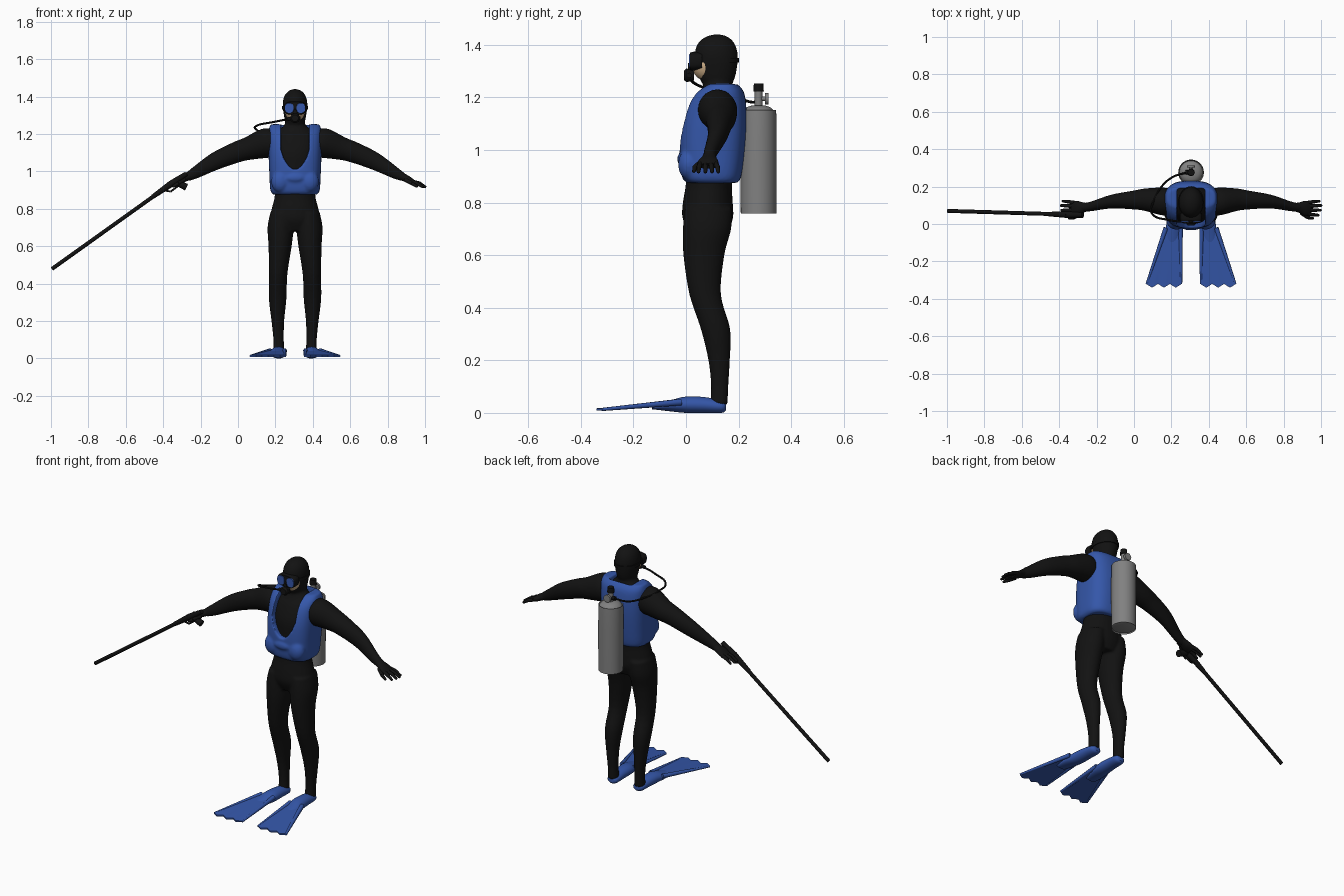
import bpy, bmesh, math
from mathutils import Vector, Matrix

if "Cube" in bpy.data.objects:
    bpy.data.objects.remove(bpy.data.objects["Cube"])

CX = 0.305  # the diver stands off centre because of the long gun
X, Y, Z = Vector((1, 0, 0)), Vector((0, 1, 0)), Vector((0, 0, 1))


def material(name, rgb):
    m = bpy.data.materials.new(name)
    m.diffuse_color = (*rgb, 1)
    m.use_nodes = True
    m.node_tree.nodes["Principled BSDF"].inputs["Base Color"].default_value = m.diffuse_color
    return m


BLACK = material("neoprene black", (0.006, 0.006, 0.006))
BLUE = material("dive blue", (0.035, 0.095, 0.40))
GREY = material("tank grey", (0.22, 0.22, 0.22))
SKIN = material("skin", (0.62, 0.43, 0.25))


def loft(bm, rings, u=X, v=Y, n=28, p=2.0, steps=4):
    """Smooth skin through rings (x, y, z, radius along u, radius along v)."""
    r = [Vector(k) for k in rings]
    path = []
    for i in range(len(r) - 1):
        a, b, c, d = r[max(i - 1, 0)], r[i], r[i + 1], r[min(i + 2, len(r) - 1)]
        for k in range(steps):
            t = k / steps
            path.append(0.5 * (2 * b + (c - a) * t + (2 * a - 5 * b + 4 * c - d) * t * t
                               + (3 * b - a - 3 * c + d) * t ** 3))
    path.append(r[-1])
    loops = []
    for q in path:
        row = []
        for j in range(n):
            t = 2 * math.pi * j / n
            c, s = math.cos(t), math.sin(t)
            c = math.copysign(abs(c) ** (2 / p), c)
            s = math.copysign(abs(s) ** (2 / p), s)
            row.append(bm.verts.new(Vector(q[:3]) + u * (q[3] * c) + v * (q[4] * s)))
        loops.append(row)
    for a, b in zip(loops, loops[1:]):
        for j in range(n):
            bm.faces.new((a[j], a[(j + 1) % n], b[(j + 1) % n], b[j]))
    bm.faces.new(loops[0])
    bm.faces.new(loops[-1])


def rod(bm, p, q, r1, r2=None, n=16):
    p, q = Vector(p), Vector(q)
    m = Matrix.Translation((p + q) / 2) @ Z.rotation_difference(q - p).to_matrix().to_4x4()
    bmesh.ops.create_cone(bm, cap_ends=True, segments=n, radius1=r1,
                          radius2=r1 if r2 is None else r2, depth=(q - p).length, matrix=m)


def ball(bm, c, r):
    bmesh.ops.create_uvsphere(bm, u_segments=24, v_segments=14, radius=1,
                              matrix=Matrix.Translation(c) @ Matrix.Diagonal((*r, 1)))


def bake(ob):
    dg = bpy.context.evaluated_depsgraph_get()
    me = bpy.data.meshes.new_from_object(ob.evaluated_get(dg))
    ob.modifiers.clear()
    ob.data = me


def finish(name, bm, mat, voxel=0, cutter=None, smooth=4, thick=0):
    bmesh.ops.recalc_face_normals(bm, faces=bm.faces[:])
    me = bpy.data.meshes.new(name)
    bm.to_mesh(me)
    bm.free()
    ob = bpy.data.objects.new(name, me)
    bpy.context.collection.objects.link(ob)
    ob.location.x = CX
    if thick:
        m = ob.modifiers.new("thick", 'SOLIDIFY')
        m.thickness, m.offset = thick, 0
    for cut in ([None, cutter] if cutter else [None]) if voxel else []:
        if cut:
            m = ob.modifiers.new("cut", 'BOOLEAN')
            m.operation, m.object, m.solver = 'DIFFERENCE', cut, 'EXACT'
        m = ob.modifiers.new("blend", 'REMESH')
        m.mode, m.voxel_size = 'VOXEL', voxel
    if voxel:
        m = ob.modifiers.new("soften", 'SMOOTH')
        m.factor, m.iterations = 0.5, smooth
    if ob.modifiers:
        bake(ob)
    ob.data.materials.clear()
    if mat:
        ob.data.materials.append(mat)
    bpy.ops.object.select_all(action='DESELECT')
    bpy.context.view_layer.objects.active = ob
    ob.select_set(True)
    bpy.ops.object.shade_smooth_by_angle(angle=math.radians(40))
    return ob


# wetsuit: torso, legs, arms and hood blended into one skin
bm = bmesh.new()
loft(bm, [(0, .085, .68, .10, .07), (0, .083, .74, .135, .096), (0, .083, .80, .125, .095),
          (0, .088, .88, .108, .088), (0, .1, 1.0, .12, .10), (0, .107, 1.1, .125, .106),
          (0, .115, 1.18, .12, .085), (0, .122, 1.22, .088, .066), (0, .122, 1.25, .056, .055),
          (0, .12, 1.3, .05, .055)])
loft(bm, [(0, .12, 1.24, .045, .05), (0, .118, 1.275, .055, .068), (0, .117, 1.32, .063, .078),
          (0, .115, 1.365, .066, .082), (0, .115, 1.405, .056, .07), (0, .117, 1.43, .034, .043),
          (0, .118, 1.44, .008, .01)])
for s in (-1, 1):
    loft(bm, [(s * .07, .085, .78, .062, .09), (s * .077, .08, .70, .070, .092),
              (s * .08, .068, .6, .062, .078), (s * .09, .073, .45, .049, .06),
              (s * .093, .112, .32, .047, .056), (s * .092, .126, .2, .034, .041),
              (s * .088, .128, .1, .028, .033), (s * .087, .125, .03, .03, .034)])
    loft(bm, [(s * .09, .12, 1.165, .06, .07), (s * .145, .12, 1.152, .075, .083),
              (s * .245, .13, 1.122, .06, .064), (s * .31, .128, 1.103, .05, .057),
              (s * .425, .12, 1.055, .037, .048), (s * .535, .094, .992, .026, .032),
              (s * .58, .088, .968, .024, .022)], u=Y, v=Vector((s * .42, 0, .9)))
finish("wetsuit", bm, BLACK, voxel=.007)

# gloves with four fingers and a thumb
for s, side in ((-1, "right"), (1, "left")):
    bm = bmesh.new()
    loft(bm, [(s * .555, .09, .981, .022, .024), (s * .585, .087, .966, .03, .02),
              (s * .61, .084, .953, .04, .018), (s * .637, .084, .939, .036, .012)],
         u=Y, v=Vector((s * .5, 0, .86)), n=20)
    for y, tip in ((.114, .685), (.095, .695), (.075, .692), (.054, .68)):
        a = Vector((s * .625, y, .946))
        b = Vector((s * (tip - .03), y + (y - .08) * .15, .937))
        c = Vector((s * tip, y + (y - .08) * .25, .918))
        rod(bm, a, b, .0105, .0095, 10)
        rod(bm, b, c, .0095, .007, 10)
        ball(bm, b, (.0095,) * 3)
        ball(bm, c, (.007,) * 3)
    rod(bm, (s * .59, .06, .955), (s * .625, .035, .935), .012, .010, 10)
    rod(bm, (s * .625, .035, .935), (s * .65, .03, .92), .010, .007, 10)
    ball(bm, (s * .65, .03, .92), (.007,) * 3)
    finish(side + "_glove", bm, BLACK)

# buoyancy vest with a scooped neck opening
bm = bmesh.new()
outline = [(.074, 1.32), (.074, 1.2), (.076, 1.12), (.06, 1.07), (.035, 1.03), (.012, 1.012)]
outline += [(-x, z) for x, z in reversed(outline)]
front = [bm.verts.new((x, -.2, z)) for x, z in outline]
back = [bm.verts.new((x, .19, z)) for x, z in outline]
bm.faces.new(front)
bm.faces.new(back)
for i in range(len(outline)):
    j = (i + 1) % len(outline)
    bm.faces.new((front[i], front[j], back[j], back[i]))
cutter = finish("neck_cutter", bm, None)
cutter.hide_render = True
bm = bmesh.new()
loft(bm, [(0, .1, .875, .115, .095), (0, .097, .9, .132, .113), (0, .1, 1.0, .138, .124),
          (0, .107, 1.1, .142, .124), (0, .118, 1.18, .143, .11), (0, .13, 1.225, .14, .088),
          (0, .14, 1.252, .13, .055)], p=2.9, n=48)
for s in (-1, 1):  # front pockets
    ball(bm, (s * .078, .01, .945), (.05, .04, .058))
ball(bm, (0, -.012, .965), (.06, .022, .026))
finish("vest", bm, BLUE, voxel=.006, cutter=cutter, smooth=5)
bpy.data.objects.remove(cutter)

# face, mask, lenses and strap
bm = bmesh.new()
ball(bm, (0, .08, 1.326), (.053, .059, .064))
finish("face", bm, SKIN)
bm = bmesh.new()
loft(bm, [(0, .06, 1.338, .058, .034), (0, .03, 1.338, .06, .036), (0, .016, 1.337, .056, .033)],
     v=Z, p=3, steps=2)
loft(bm, [(0, .03, 1.318, .016, .022), (0, .008, 1.316, .01, .014)], v=Z, steps=2)
finish("mask_frame", bm, BLACK)
bm = bmesh.new()
for s in (-1, 1):
    loft(bm, [(s * .031, .018, 1.338, .024, .027), (s * .031, .012, 1.338, .023, .026)],
         v=Z, p=2.6, steps=1)
finish("mask_lenses", bm, BLUE)
bm = bmesh.new()
loft(bm, [(0, .117, 1.332, .069, .084), (0, .117, 1.35, .07, .085)], steps=1)
finish("mask_strap", bm, BLACK)

# breathing regulator
bm = bmesh.new()
rod(bm, (0, .03, 1.284), (0, .002, 1.284), .02, .026, 24)
rod(bm, (0, .002, 1.284), (0, -.008, 1.284), .026, .018, 24)
rod(bm, (-.04, .012, 1.28), (.03, .012, 1.284), .01)
finish("regulator", bm, BLACK)

# air hose from the mouth round the shoulder to the tank valve
cu = bpy.data.curves.new("hose_path", 'CURVE')
cu.dimensions, cu.bevel_depth, cu.bevel_resolution, cu.resolution_u = '3D', .0055, 2, 8
pts = [(-.03, .012, 1.28), (-.11, .02, 1.265), (-.212, .06, 1.24), (-.205, .11, 1.222),
       (-.165, .19, 1.2), (-.1, .25, 1.182), (-.01, .278, 1.19)]
sp = cu.splines.new('BEZIER')
sp.bezier_points.add(len(pts) - 1)
for b, co in zip(sp.bezier_points, pts):
    b.co = co
    b.handle_left_type = b.handle_right_type = 'AUTO'
tmp = bpy.data.objects.new("hose_curve", cu)
bpy.context.collection.objects.link(tmp)
me = bpy.data.meshes.new_from_object(tmp.evaluated_get(bpy.context.evaluated_depsgraph_get()))
bpy.data.objects.remove(tmp)
bm = bmesh.new()
bm.from_mesh(me)
finish("air_hose", bm, BLACK)

# air tank, valve and knob
TY = .276
bm = bmesh.new()
loft(bm, [(0, TY, z, r, r) for z, r in ((.762, .058), (.768, .066), (.79, .068), (1.12, .068),
          (1.145, .062), (1.162, .045), (1.17, .022))], n=40, steps=3)
rod(bm, (0, TY, 1.165), (0, TY, 1.225), .015)
rod(bm, (0, TY, 1.195), (0, TY + .03, 1.195), .009)
rod(bm, (0, TY + .025, 1.195), (0, TY + .038, 1.195), .022)
finish("air_tank", bm, GREY)
bm = bmesh.new()
rod(bm, (0, TY, 1.222), (0, TY, 1.252), .02, .018, 20)
rod(bm, (-.03, TY, 1.19), (.0, TY, 1.19), .012)
finish("tank_knob", bm, BLACK)

# swim fins: foot pocket, flared blade with scalloped tip, side rails
for s, side in ((-1, "right"), (1, "left")):
    bm = bmesh.new()
    loft(bm, [(s * .085, .152, .024, .018, .014), (s * .085, .135, .024, .033, .024),
              (s * .087, .07, .03, .038, .03), (s * .09, 0, .031, .042, .031),
              (s * .098, -.06, .027, .042, .021), (s * .106, -.13, .022, .03, .008)], v=Z)

    def blade(u, t):
        return Vector((s * (.095 + .05 * t) + u * (.040 + .055 * t),
                       -.02 - .31 * t - .01 * t ** 4 * math.cos(3 * math.pi * u),
                       .028 * (1 - t) + .013))
    for u in (-1, 1):
        rod(bm, blade(u * .97, 0), blade(u * .97, 1), .013, .006, 10)
    finish(side + "_foot_pocket", bm, BLUE)
    bm = bmesh.new()
    grid = [[bm.verts.new(blade(i / 6 - 1, j / 8)) for i in range(13)] for j in range(9)]
    for a, b in zip(grid, grid[1:]):
        for i in range(12):
            bm.faces.new((a[i], a[i + 1], b[i + 1], b[i]))
    finish(side + "_fin_blade", bm, BLUE, thick=.009)

# spear gun: long barrel, stock, grip and trigger guard
bm = bmesh.new()
rod(bm, (-1.3, .07, .478), (-.735, .053, .882), .0105)
rod(bm, (-.76, .053, .865), (-.66, .05, .935), .012, .018)
rod(bm, (-.66, .05, .935), (-.58, .049, .988), .018, .012)
rod(bm, (-.645, .05, .945), (-.58, .05, .915), .015, .019)
rod(bm, (-.71, .052, .9), (-.665, .05, .892), .005)
rod(bm, (-.665, .05, .892), (-.62, .05, .925), .005)
finish("spear_gun", bm, BLACK)
